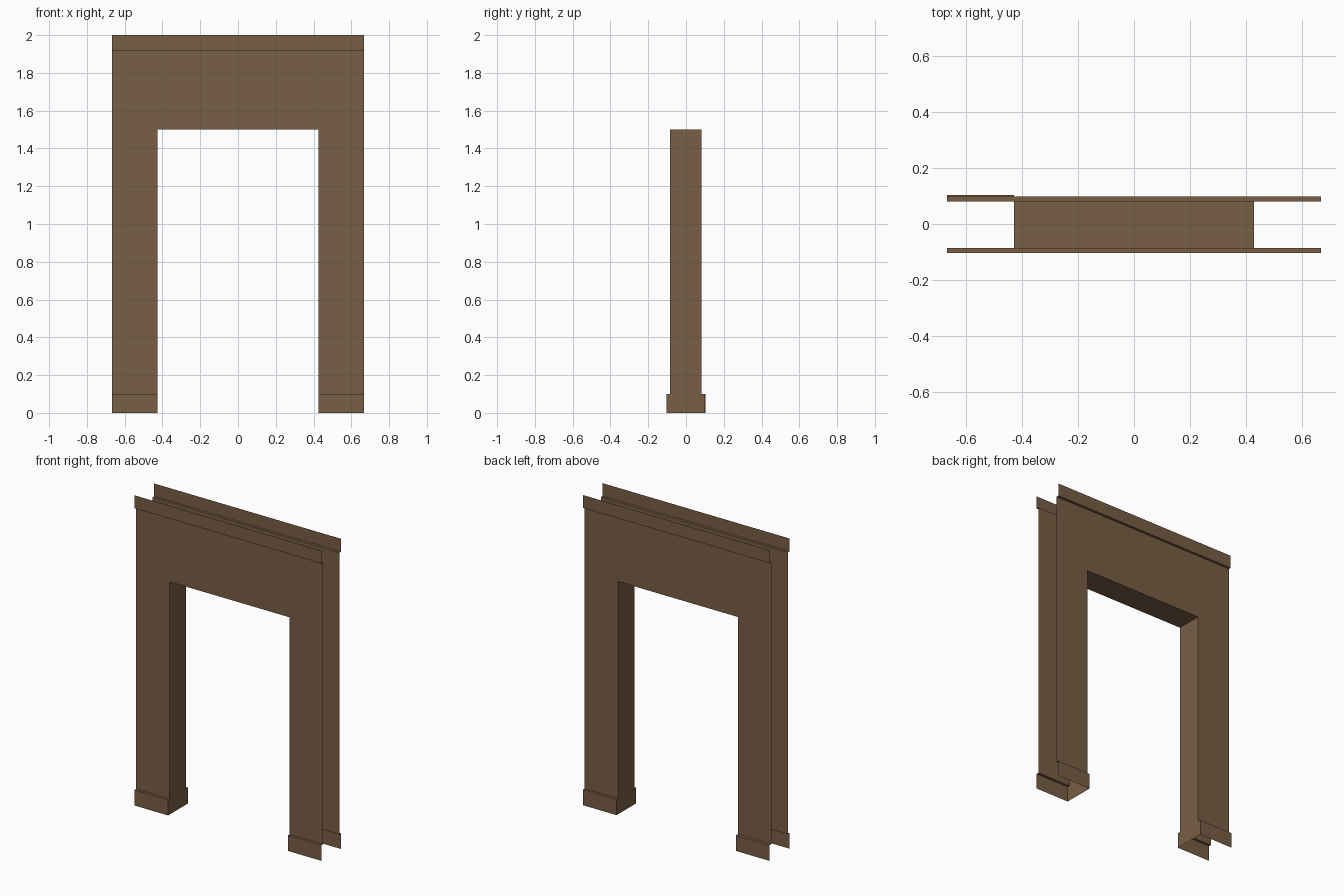
import bpy

if "Cube" in bpy.data.objects:
    bpy.data.objects.remove(bpy.data.objects["Cube"])

HALF_W, DOOR = 0.667, 0.427          # half width of wall and of opening
DOOR_TOP, BASE, CROWN, TOP = 1.5, 0.1, 1.917, 2.0
WALL = {-1: -0.0858, 1: 0.081}       # wall planes, front and back
TRIM = {-1: -0.1025, 1: 0.0975}      # trim planes, front and back
BACK_LEFT_BASE = 0.1025              # this skirting sits slightly further out

brown = bpy.data.materials.new("brown wall")
brown.diffuse_color = (0.19, 0.112, 0.058, 1)
brown.use_nodes = True
brown.node_tree.nodes["Principled BSDF"].inputs["Base Color"].default_value = brown.diffuse_color


def make(name, verts, faces):
    mesh = bpy.data.meshes.new(name)
    mesh.from_pydata(verts, [], faces)
    mesh.materials.append(brown)
    ob = bpy.data.objects.new(name, mesh)
    bpy.context.collection.objects.link(ob)


def sheet(name, profile, x0, x1, side):
    """Sweep an open (y, z) profile along x, facing outward to its side."""
    verts = [(x, y, z) for y, z in profile for x in (x0, x1)]
    faces = [(2 * i, 2 * i + 1, 2 * i + 3, 2 * i + 2) for i in range(len(profile) - 1)]
    if side > 0:
        faces = [f[::-1] for f in faces]
    make(name, verts, faces)


def base_y(side, leg):
    return BACK_LEFT_BASE if (side, leg) == (1, -1) else TRIM[side]


for side, label in ((-1, "front"), (1, "back")):
    w, t = WALL[side], TRIM[side]
    # wall above the doorway with the crown trim
    sheet(label + "_header_upper", [(w, DOOR_TOP), (w, CROWN), (t, CROWN), (t, TOP)],
          -HALF_W, HALF_W, side)
    # legs with skirting
    for leg, leg_name in ((-1, "left"), (1, "right")):
        b = base_y(side, leg)
        x0, x1 = sorted((leg * DOOR, leg * HALF_W))
        sheet(f"{label}_{leg_name}_leg", [(b, 0), (b, BASE), (w, BASE), (w, DOOR_TOP)],
              x0, x1, side)

# door jambs, wider at the skirting
for leg, leg_name in ((-1, "left"), (1, "right")):
    f, b = base_y(-1, leg), base_y(1, leg)
    outline = [(f, 0), (b, 0), (b, BASE), (WALL[1], BASE), (WALL[1], DOOR_TOP),
               (WALL[-1], DOOR_TOP), (WALL[-1], BASE), (f, BASE)]
    face = tuple(range(8))
    make(leg_name + "_jamb", [(leg * DOOR, y, z) for y, z in outline],
         [face if leg < 0 else face[::-1]])

# underside of the doorway
make("door_soffit", [(-DOOR, WALL[-1], DOOR_TOP), (-DOOR, WALL[1], DOOR_TOP),
                     (DOOR, WALL[1], DOOR_TOP), (DOOR, WALL[-1], DOOR_TOP)], [(0, 1, 2, 3)])
